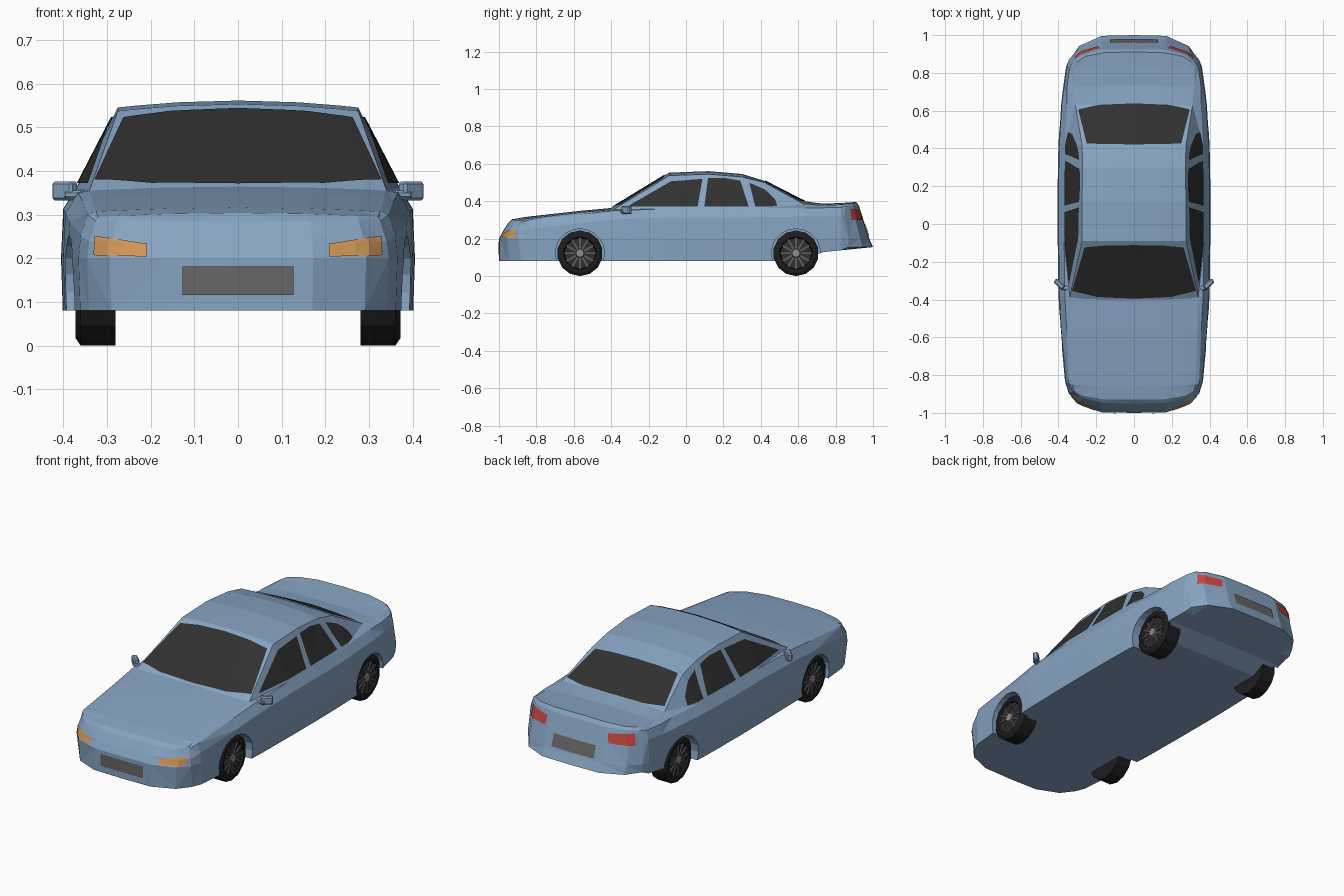
import bpy, bmesh, math
from mathutils import Vector, Matrix
from mathutils.bvhtree import BVHTree

if "Cube" in bpy.data.objects:
    bpy.data.objects.remove(bpy.data.objects["Cube"])


def material(name, r, g, b):
    m = bpy.data.materials.new(name)
    m.diffuse_color = (r, g, b, 1)
    m.use_nodes = True
    m.node_tree.nodes["Principled BSDF"].inputs["Base Color"].default_value = m.diffuse_color
    return m


PAINT = material("blue_paint", 0.24, 0.37, 0.54)
GLASS = material("dark_glass", 0.03, 0.03, 0.03)
TYRE = material("black_rubber", 0.013, 0.013, 0.013)
SPOKE = material("grey_metal", 0.11, 0.11, 0.11)
HUB = material("light_metal", 0.28, 0.28, 0.28)
AMBER = material("amber_lens", 0.62, 0.30, 0.09)
RED = material("red_lens", 0.58, 0.06, 0.05)
PLATE = material("plate_grey", 0.14, 0.135, 0.13)


def make(name, bm, *mats):
    me = bpy.data.meshes.new(name)
    bm.to_mesh(me)
    bm.free()
    for m in mats:
        me.materials.append(m)
    ob = bpy.data.objects.new(name, me)
    bpy.context.collection.objects.link(ob)
    return ob


# Body hull stations: y, half width, belt height, roof height, roof half width
STATIONS = [
    (-1.0, .345, .285, .295, .32),
    (-.86, .365, .30, .307, .325),
    (-.565, .39, .33, .34, .335),
    (-.40, .40, .35, .355, .34),
    (-.09, .404, .36, .537, .275),
    (.12, .405, .36, .545, .275),
    (.30, .403, .36, .53, .272),
    (.42, .40, .363, .50, .275),
    (.63, .388, .365, .385, .31),
    (.73, .374, .365, .378, .32),
    (.83, .36, .368, .382, .32),
    (1.0, .345, .375, .387, .305),
]
COLS = (-1, -.85, -.5, 0, .5, .85, 1)
NOSE_LEAN = (0, 0, .02, .05, .07)
TAIL_LEAN = (0, -.02, -.06, -.075, -.09)
BEND = {-1.0: .12, -.86: .03, -.40: .03, 1.0: -.13}   # rounding in plan


def build_body():
    bm = bmesh.new()
    grid, last = {}, len(STATIONS) - 1
    for i, (y, half, belt, roof, top) in enumerate(STATIONS):
        sill = .08 if y < .7 else .125 + .1 * (y - .7)
        zs = (sill, .20, belt - .047, belt, roof)
        xs = (half - .004, half, half - .005, half - .02 - .014 * (abs(y) < .7), top)
        crown = .016 if roof > .5 or y == .63 else .009
        for r in range(5):
            for c, u in enumerate(COLS):
                if i in (0, last) or r in (0, 4) or c in (0, 6):
                    lean = NOSE_LEAN[r] if i == 0 else TAIL_LEAN[r] if i == last else 0
                    yy = y + lean + BEND.get(y, 0) * abs(u) ** 5 * (1 - .15 * r)
                    zz = zs[r] + (crown * (1 - u * u) if r == 4 else 0)
                    grid[i, r, c] = bm.verts.new((u * xs[r], yy, zz))

    def quad(*keys):
        bm.faces.new([grid[k] for k in keys])

    for i in range(last):
        for r in (0, 4):
            for c in range(6):
                quad((i, r, c), (i, r, c + 1), (i + 1, r, c + 1), (i + 1, r, c))
        for c in (0, 6):
            for r in range(4):
                quad((i, r, c), (i + 1, r, c), (i + 1, r + 1, c), (i, r + 1, c))
    for i in (0, last):
        for r in range(4):
            for c in range(6):
                quad((i, r, c), (i, r, c + 1), (i, r + 1, c + 1), (i, r + 1, c))
    bmesh.ops.triangulate(bm, faces=bm.faces[:])
    bmesh.ops.recalc_face_normals(bm, faces=bm.faces[:])
    tree = BVHTree.FromBMesh(bm)
    return make("body", bm, PAINT), tree


body, hull = build_body()

# Wheel arches
WHEEL_Y = (-0.567, 0.588)
WHEEL_R = 0.122
for wy in WHEEL_Y:
    for s in (-1, 1):
        bm = bmesh.new()
        bmesh.ops.create_cone(
            bm, cap_ends=True, segments=20, radius1=.131, radius2=.131, depth=.16,
            matrix=Matrix.Translation((s * .425, wy, WHEEL_R)) @ Matrix.Rotation(math.pi / 2, 4, 'Y'))
        cutter = make("arch_cutter", bm, PAINT)
        cutter.hide_render = True
        mod = body.modifiers.new("arch", 'BOOLEAN')
        mod.operation, mod.solver, mod.object = 'DIFFERENCE', 'EXACT', cutter
        bpy.context.view_layer.objects.active = body
        bpy.ops.object.modifier_apply(modifier=mod.name)
        bpy.data.objects.remove(cutter)


def refine(line, n=4):
    pts = [Vector(p) for p in line]
    out = [a.lerp(b, k / n) for a, b in zip(pts, pts[1:]) for k in range(n)]
    return out + [pts[-1]]


def patch(name, lower, upper, axis, side, mat, rows=8):
    """Thin sheet between two outlines, projected along an axis onto the hull."""
    bm = bmesh.new()
    d = Vector((0, 0, 0))
    d[axis] = -side
    lo, up = refine(lower), refine(upper)
    grid, normal = [], Vector((0, 0, 0))
    for j in range(rows + 1):
        line = []
        for a, b in zip(lo, up):
            p = list(a.lerp(b, j / rows))
            p.insert(axis, 2 * side)
            hit = hull.ray_cast(Vector(p), d)
            if hit[0] is None:
                hit = hull.find_nearest(Vector(p))
            line.append(bm.verts.new(hit[0] + hit[1] * .004))
            normal += hit[1]
        grid.append(line)
    for r0, r1 in zip(grid, grid[1:]):
        for k in range(len(r0) - 1):
            f = bm.faces.new((r0[k], r0[k + 1], r1[k + 1], r1[k]))
            f.normal_update()
            if f.normal.dot(normal) < 0:
                f.normal_flip()
    return make(name, bm, mat)


def arc(half, edge, mid):
    """Shallow symmetric curve across the car."""
    return [(half * u, mid + (edge - mid) * abs(u) ** 3) for u in (-1, -.6, 0, .6, 1)]


# Windscreen and rear window
patch("windscreen", arc(.328, -.352, -.393), arc(.262, -.122, -.11), 2, 1, GLASS)
patch("rear_window", arc(.295, .605, .638), arc(.25, .425, .42), 2, 1, GLASS)

for s, tag in ((-1, "left"), (1, "right")):
    # Side windows
    patch("front_window_" + tag, [(-.31, .37), (-.10, .37), (.062, .37)],
          [(-.30, .378), (-.08, .505), (.088, .518)], 0, s, GLASS)
    patch("rear_door_window_" + tag, [(.098, .37), (.22, .37), (.335, .37)],
          [(.118, .522), (.21, .522), (.29, .508)], 0, s, GLASS)
    patch("quarter_window_" + tag, [(.37, .37), (.43, .37), (.487, .372)],
          [(.338, .497), (.42, .462), (.475, .41)], 0, s, GLASS)
    # Lights
    patch("headlight_" + tag, [(s * .207, .202), (s * .328, .206)],
          [(s * .207, .232), (s * .326, .25)], 1, -1, AMBER)
    patch("tail_light_" + tag, [(s * .19, .30), (s * .312, .298)],
          [(s * .18, .348), (s * .306, .36)], 1, 1, RED)
    # Door mirrors: slanted housing on a short stem
    bm = bmesh.new()
    for size, loc, turn in (((.062, .028, .044), (.396, -.318, .354), .75),
                            ((.05, .03, .02), (.372, -.335, .345), .3)):
        bmesh.ops.create_cube(bm, size=1, matrix=Matrix.Translation((s * loc[0], loc[1], loc[2]))
                              @ Matrix.Rotation(s * turn, 4, 'Z') @ Matrix.Diagonal((*size, 1)))
    bmesh.ops.bevel(bm, geom=bm.edges[:], offset=.006, segments=1, affect='EDGES')
    make("mirror_" + tag, bm, PAINT)

# Number plates
for name, z, side in (("front_plate", .116, -1), ("rear_plate", .212, 1)):
    patch(name, [(-.127, z), (.127, z)], [(-.127, z + .065), (.127, z + .065)], 1, side, PLATE)


def build_wheel():
    bm = bmesh.new()
    n = 14
    profile = [(-.045, .03), (-.045, WHEEL_R), (.035, WHEEL_R), (.047, .104),
               (.047, .088), (.036, .082), (.036, .01)]
    rings = []
    for x, r in profile:
        rings.append([bm.verts.new((x, r * math.sin(2 * math.pi * k / n),
                                    -r * math.cos(2 * math.pi * k / n))) for k in range(n)])
    for j, (a, b) in enumerate(zip(rings, rings[1:])):
        for k in range(n):
            f = bm.faces.new((a[k], a[(k + 1) % n], b[(k + 1) % n], b[k]))
            f.material_index = 1 if j == 5 else 0
    bm.faces.new(rings[0])
    bm.faces.new(rings[-1]).material_index = 1
    # Spokes and hub
    done = set(bm.faces)
    for k in range(12):
        bmesh.ops.create_cube(bm, size=1, matrix=Matrix.Rotation(2 * math.pi * k / 12, 4, 'X')
                              @ Matrix.Translation((.039, 0, .054)) @ Matrix.Diagonal((.008, .010, .062, 1)))
    for f in set(bm.faces) - done:
        f.material_index = 2
    done = set(bm.faces)
    bmesh.ops.create_cone(bm, cap_ends=True, segments=12, radius1=.028, radius2=.02, depth=.012,
                          matrix=Matrix.Translation((.041, 0, 0)) @ Matrix.Rotation(math.pi / 2, 4, 'Y'))
    for f in set(bm.faces) - done:
        f.material_index = 3
    bmesh.ops.recalc_face_normals(bm, faces=bm.faces[:])
    return make("wheel", bm, TYRE, GLASS, SPOKE, HUB)


# Four wheels sharing one mesh
wheel = build_wheel()
for wy, end in zip(WHEEL_Y, ("front", "rear")):
    for s, tag in ((-1, "left"), (1, "right")):
        ob = bpy.data.objects.new(f"{end}_wheel_{tag}", wheel.data)
        ob.location = (s * .325, wy, WHEEL_R)
        ob.rotation_euler.z = 0 if s > 0 else math.pi
        bpy.context.collection.objects.link(ob)
bpy.data.objects.remove(wheel)
